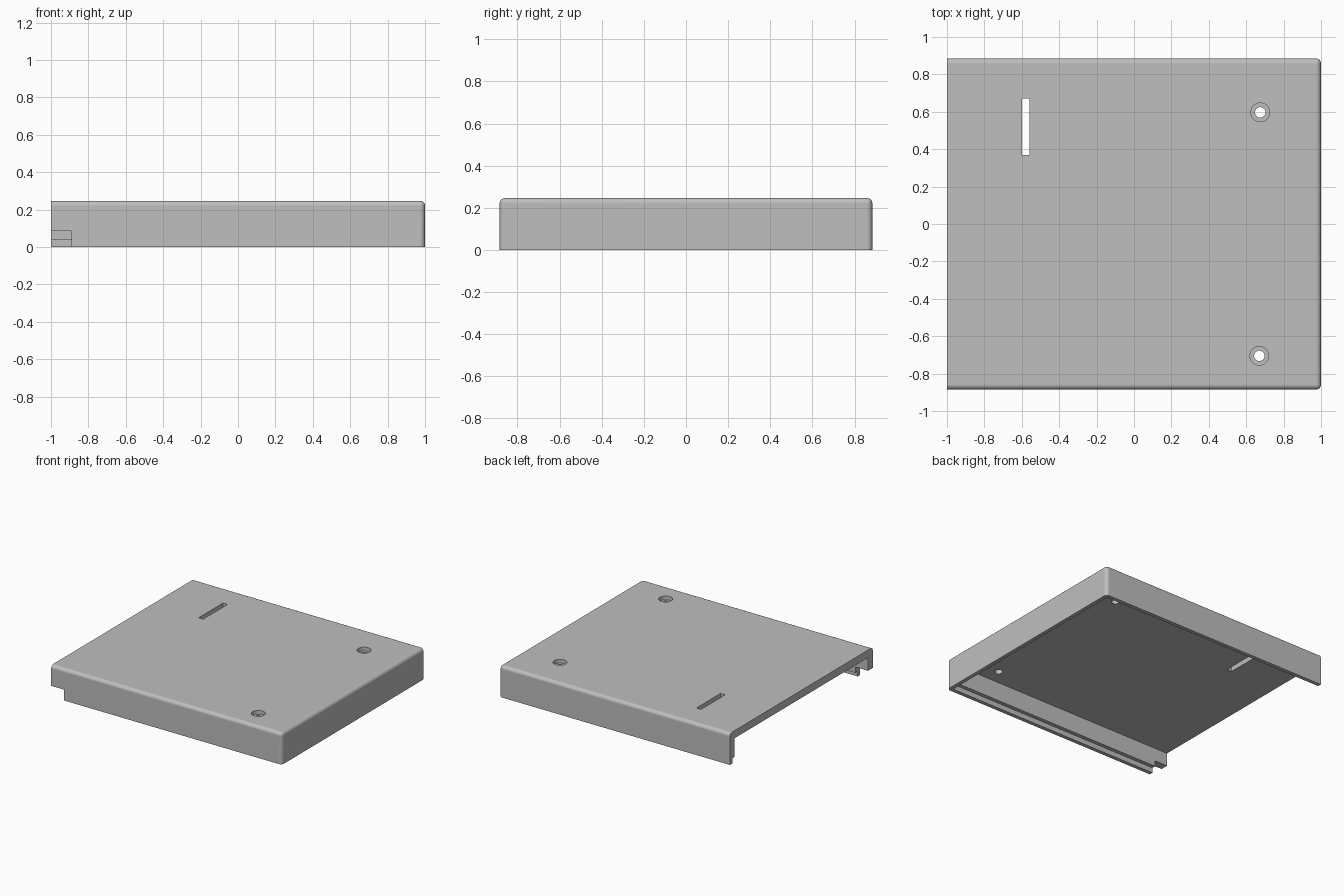
import bpy
import bmesh
from mathutils import Matrix, Vector

default = bpy.data.objects.get("Cube")
if default:
    bpy.data.objects.remove(default, do_unlink=True)

HALF_X, HALF_Y, HEIGHT = 1.0, 0.885, 0.247
WALL, LIP, LIP_HEIGHT = 0.06, 0.03, 0.04
ROUND = 0.027
OVER = 0.1  # cutter overshoot past open faces

grey = bpy.data.materials.new("plain_grey")
grey.use_nodes = True
colour = (0.52, 0.52, 0.52, 1)
grey.diffuse_color = colour
grey.node_tree.nodes["Principled BSDF"].inputs["Base Color"].default_value = colour


def make_object(name, bm):
    bmesh.ops.recalc_face_normals(bm, faces=bm.faces)
    mesh = bpy.data.meshes.new(name)
    bm.to_mesh(mesh)
    bm.free()
    mesh.materials.append(grey)
    obj = bpy.data.objects.new(name, mesh)
    bpy.context.collection.objects.link(obj)
    return obj


def box_bmesh(low, high):
    low, high = Vector(low), Vector(high)
    bm = bmesh.new()
    place = Matrix.Translation((low + high) / 2) @ Matrix.Diagonal((*(high - low), 1))
    bmesh.ops.create_cube(bm, size=1, matrix=place)
    return bm


def box(name, low, high):
    return make_object(name, box_bmesh(low, high))


def cylinder(name, x, y, radius, bottom, top):
    bm = bmesh.new()
    bmesh.ops.create_cone(bm, cap_ends=True, segments=32, radius1=radius, radius2=radius,
                          depth=top - bottom,
                          matrix=Matrix.Translation((x, y, (bottom + top) / 2)))
    return make_object(name, bm)


# Cover block: rounded top rim and closed-end corners, square at the open end
bm = box_bmesh((-HALF_X, -HALF_Y, 0), (HALF_X, HALF_Y, HEIGHT))
rounded = []
for edge in bm.edges:
    a, b = (v.co for v in edge.verts)
    on_top = min(a.z, b.z) > HEIGHT - 0.01
    closed_end = min(a.x, b.x) > 0
    along_x = abs(a.x - b.x) > 1
    upright = abs(a.z - b.z) > 0.1
    if (on_top and (along_x or closed_end)) or (upright and closed_end):
        rounded.append(edge)
bmesh.ops.bevel(bm, geom=rounded, offset=ROUND, offset_type='OFFSET', segments=5,
                profile=0.5, affect='EDGES')
cover = make_object("cover", bm)

# Hollow inside, stepped lip, notch in the front wall and slot in the roof
cutters = [
    box("cavity", (-HALF_X - OVER, WALL - HALF_Y, -OVER),
        (HALF_X - WALL, HALF_Y - WALL, HEIGHT - WALL)),
    box("lip_step", (-HALF_X - OVER, LIP - HALF_Y, -OVER),
        (HALF_X - LIP, HALF_Y - LIP, LIP_HEIGHT)),
    box("notch", (-HALF_X - OVER, -HALF_Y - OVER, -OVER), (-0.89, 0.2 - HALF_Y, 0.085)),
    box("slot", (-0.6, 0.37, 0.1), (-0.56, 0.67, HEIGHT + OVER)),
]

# Counterbored screw holes
for x, y in ((0.675, 0.597), (0.67, -0.705)):
    cutters.append(cylinder("screw_hole", x, y, 0.028, 0.1, HEIGHT + OVER))
    cutters.append(cylinder("counterbore", x, y, 0.05, HEIGHT - 0.03, HEIGHT + OVER))

bpy.ops.object.select_all(action='DESELECT')
cover.select_set(True)
bpy.context.view_layer.objects.active = cover
for cutter in cutters:
    cut = cover.modifiers.new("cut", 'BOOLEAN')
    cut.operation = 'DIFFERENCE'
    cut.solver = 'EXACT'
    cut.object = cutter
    bpy.ops.object.modifier_apply(modifier=cut.name)
    bpy.data.objects.remove(cutter, do_unlink=True)

# Smooth rounded edges while keeping the large faces flat
bpy.ops.object.shade_smooth_by_angle(angle=0.6)
weighted = cover.modifiers.new("flat_faces", 'WEIGHTED_NORMAL')
weighted.keep_sharp = True
